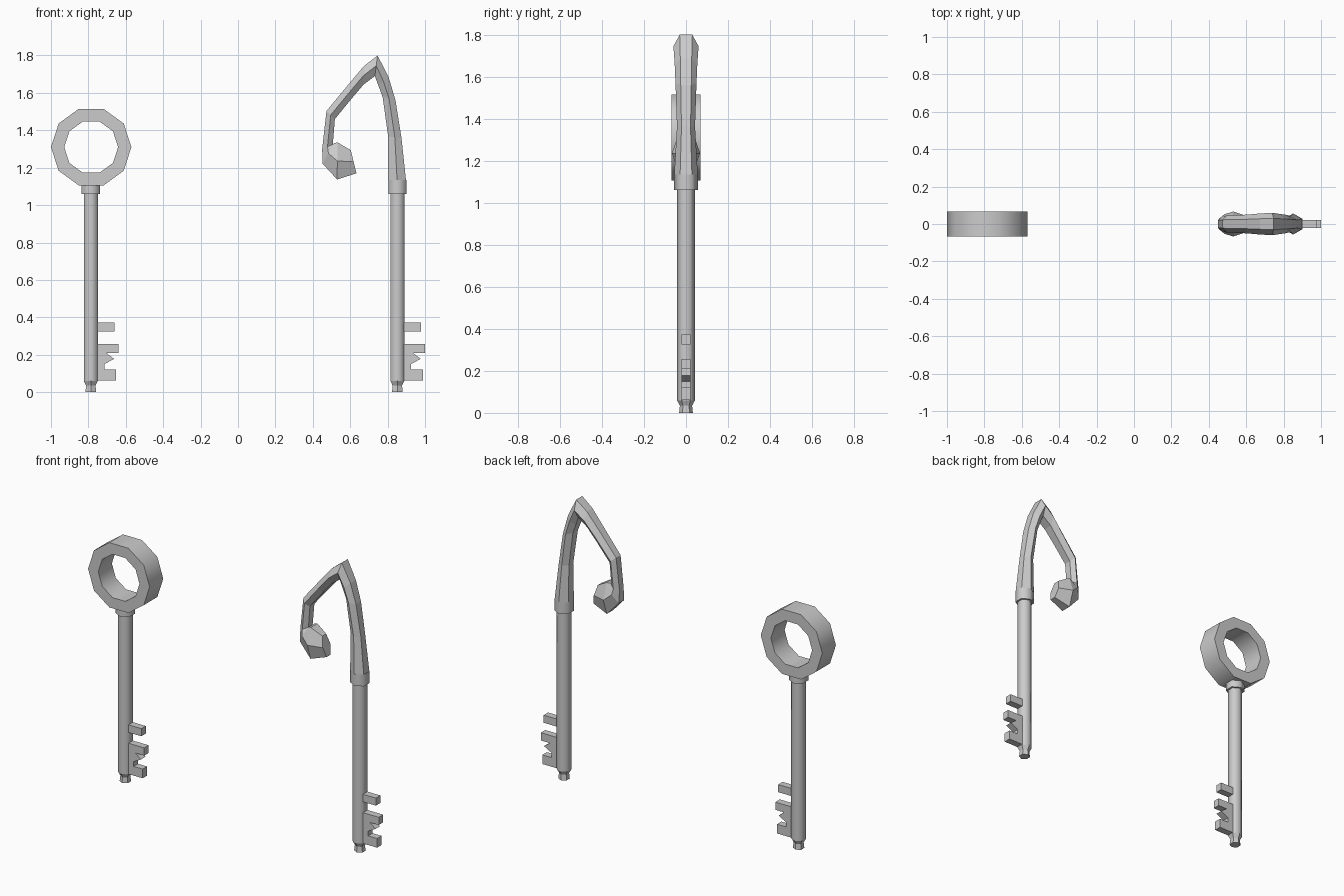
import bpy, bmesh
from math import sin, cos, tau, radians

if "Cube" in bpy.data.objects:
    bpy.data.objects.remove(bpy.data.objects["Cube"])


def loft(name, rings, closed=False, smooth=False):
    """Skin a stack of equal-length vertex rings; closed joins last to first."""
    bm = bmesh.new()
    loops = [[bm.verts.new(p) for p in ring] for ring in rings]
    n = len(loops[0])
    pairs = list(zip(loops, loops[1:]))
    if closed:
        pairs.append((loops[-1], loops[0]))
    else:
        bm.faces.new(loops[0])
        bm.faces.new(loops[-1])
    for a, b in pairs:
        for i in range(n):
            j = (i + 1) % n
            bm.faces.new((a[i], a[j], b[j], b[i]))
    bmesh.ops.recalc_face_normals(bm, faces=bm.faces)
    mesh = bpy.data.meshes.new(name)
    bm.to_mesh(mesh)
    bm.free()
    obj = bpy.data.objects.new(name, mesh)
    bpy.context.collection.objects.link(obj)
    if smooth:
        bpy.ops.object.select_all(action='DESELECT')
        obj.select_set(True)
        bpy.context.view_layer.objects.active = obj
        bpy.ops.object.shade_smooth_by_angle(angle=radians(65))
    return obj


def hexagon(cx, z, r):
    # corners point to +y / -y
    return [(cx + r * sin(tau * i / 6), r * cos(tau * i / 6), z) for i in range(6)]


def decagon(cx, cz, y, r):
    return [(cx + r * cos(tau * i / 10), y, cz + r * sin(tau * i / 10)) for i in range(10)]


def prism(name, cx, profile, half=0.022):
    return loft(name, [[(cx + x, y, z) for x, z in profile] for y in (-half, half)])


# teeth outlines (x from shaft axis, z)
UPPER_TOOTH = [(0.02, 0.325), (0.127, 0.325), (0.127, 0.373), (0.02, 0.373)]
LOWER_BIT = [(0.02, 0.062), (0.136, 0.062), (0.136, 0.12), (0.073, 0.12),
             (0.073, 0.15), (0.125, 0.178), (0.085, 0.208), (0.147, 0.208),
             (0.147, 0.257), (0.02, 0.257)]


def key_body(prefix, cx, collar_top):
    loft(prefix + "_tip", [hexagon(cx, 0, 0.033), hexagon(cx, 0.035, 0.029),
                           hexagon(cx, 0.06, 0.043)])
    loft(prefix + "_shaft", [hexagon(cx, 0.06, 0.043), hexagon(cx, 1.07, 0.043)], smooth=True)
    loft(prefix + "_collar", [hexagon(cx, 1.06, 0.056), hexagon(cx, collar_top, 0.056)],
         smooth=True)
    prism(prefix + "_upper_tooth", cx, UPPER_TOOTH)
    prism(prefix + "_lower_bit", cx, LOWER_BIT)


# ring key
key_body("ring_key", -0.787, 1.106)
loft("ring_key_bow", [decagon(-0.785, 1.31, y, r) for y, r in
                      ((-0.068, 0.215), (0.068, 0.215), (0.068, 0.144), (-0.068, 0.144))],
     closed=True, smooth=True)

# hook key
key_body("hook_key", 0.852, 1.134)

# hook sections: outer x, z, inner x, z, half thickness in y
SECTIONS = [
    (0.898, 1.134, 0.803, 1.134, 0.056),
    (0.874, 1.36, 0.803, 1.365, 0.043),
    (0.842, 1.56, 0.773, 1.58, 0.05),
    (0.805, 1.685, 0.75, 1.64, 0.054),
    (0.746, 1.80, 0.732, 1.69, 0.06),
    (0.673, 1.743, 0.672, 1.645, 0.056),
    (0.596, 1.652, 0.608, 1.57, 0.05),
    (0.473, 1.503, 0.518, 1.46, 0.045),
    (0.45, 1.30, 0.507, 1.325, 0.042),
    (0.452, 1.222, 0.515, 1.332, 0.052),
    (0.53, 1.137, 0.532, 1.335, 0.067),
    (0.633, 1.17, 0.603, 1.294, 0.038),
]


def section(ox, oz, ix, iz, h):
    mx, mz = (ox + ix) / 2, (oz + iz) / 2
    return [(ox, -h / 2, oz), (ox, h / 2, oz), (mx, h, mz),
            (ix, h / 2, iz), (ix, -h / 2, iz), (mx, -h, mz)]


loft("hook_key_bow", [section(*s) for s in SECTIONS])
